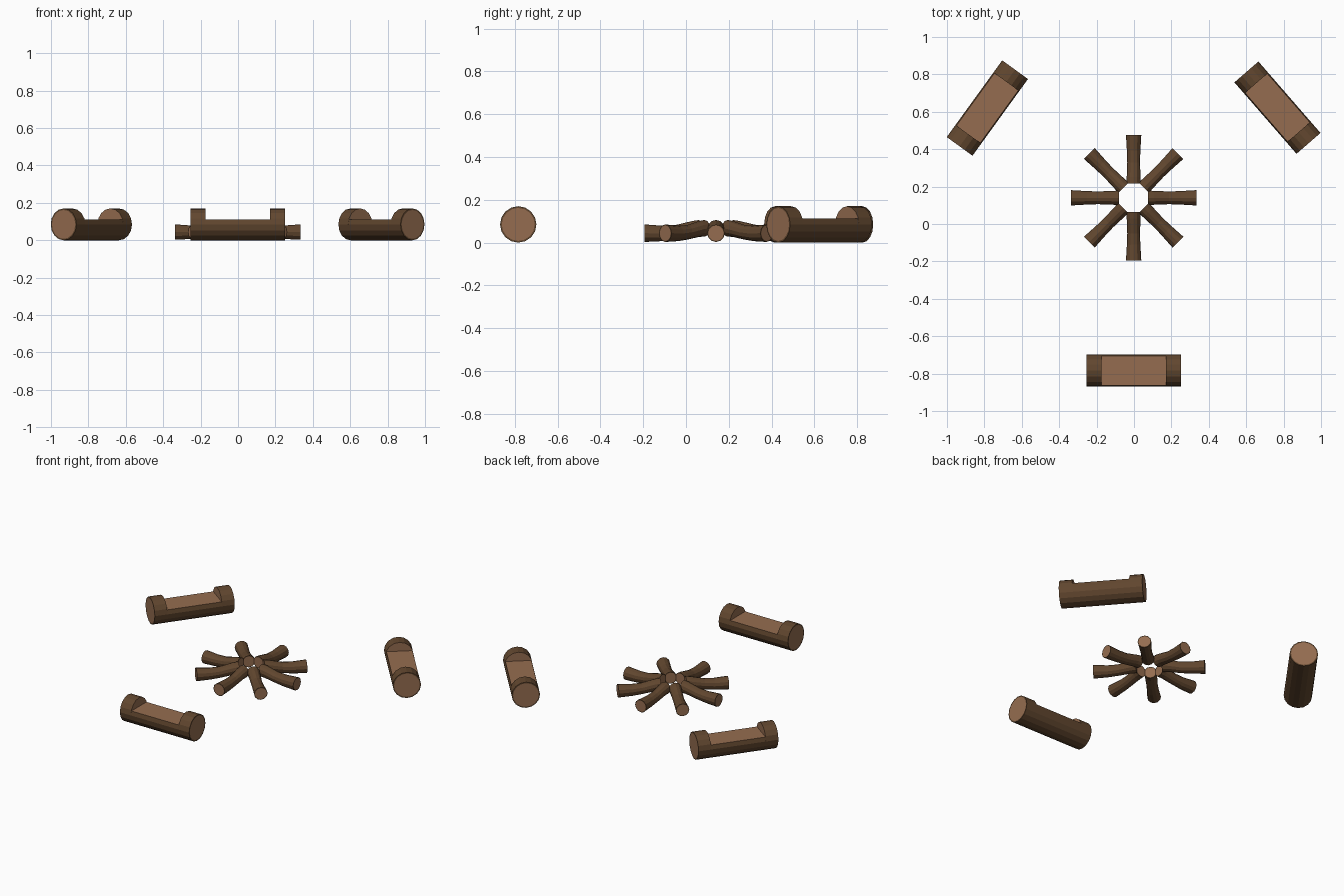
import bpy, bmesh
from math import sin, cos, pi, radians
from mathutils import Vector, Matrix

if "Cube" in bpy.data.objects:
    bpy.data.objects.remove(bpy.data.objects["Cube"])


def material(name, color):
    m = bpy.data.materials.new(name)
    m.diffuse_color = (*color, 1)
    m.use_nodes = True
    m.node_tree.nodes["Principled BSDF"].inputs["Base Color"].default_value = m.diffuse_color
    return m


BARK = material("bark", (0.12, 0.062, 0.028))
WOOD = material("cut_wood", (0.30, 0.152, 0.08))


def ring(x, z, r, sides, top=None):
    """Round section at x; optionally planed flat at height top."""
    pts = []
    for i in range(sides):
        a = 2 * pi * i / sides
        h = z + r * sin(a)
        pts.append(Vector((x, r * cos(a), h if top is None else min(h, top))))
    return pts


def loft(name, rings, is_wood, matrix):
    """Skin the rings, cap both ends and colour the cut faces."""
    bm = bmesh.new()
    loops = [[bm.verts.new(p) for p in r] for r in rings]
    n = len(loops[0])
    for a, b in zip(loops, loops[1:]):
        for i in range(n):
            j = (i + 1) % n
            bm.faces.new((a[i], a[j], b[j], b[i]))
    caps = [bm.faces.new(loops[0]), bm.faces.new(loops[-1])]
    bmesh.ops.remove_doubles(bm, verts=bm.verts[:], dist=0.0001)
    bmesh.ops.recalc_face_normals(bm, faces=bm.faces[:])
    bm.normal_update()
    for f in bm.faces:
        f.material_index = int(f in caps or is_wood(f))
    me = bpy.data.meshes.new(name)
    bm.to_mesh(me)
    bm.free()
    me.materials.append(BARK)
    me.materials.append(WOOD)
    ob = bpy.data.objects.new(name, me)
    ob.matrix_world = matrix
    bpy.context.collection.objects.link(ob)


# log benches with a planed seat between two full round ends
R, HALF, NOTCH, SEAT, RIM = 0.085, 0.253, 0.173, 0.112, 0.077


def bench(name, x, y, angle):
    rings = [ring(-HALF, R, RIM, 16), ring(-HALF, R, R, 16),
             ring(-NOTCH, R, R, 16), ring(-NOTCH, R, R, 16, SEAT),
             ring(NOTCH, R, R, 16, SEAT), ring(NOTCH, R, R, 16),
             ring(HALF, R, R, 16), ring(HALF, R, RIM, 16)]

    def cut(f):
        c = f.calc_center_median()
        seat = all(abs(v.co.z - SEAT) < 0.0005 for v in f.verts)
        wall = abs(abs(c.x) - NOTCH) < 0.001
        return seat or wall

    loft(name, rings, cut,
         Matrix.Translation((x, y, 0)) @ Matrix.Rotation(radians(angle), 4, "Z"))


bench("front_log_bench", -0.002, -0.784, 0)
bench("left_log_bench", -0.784, 0.62, 54.1)
bench("right_log_bench", 0.767, 0.622, -49)

# fire logs: star of eight, waisted, with raised inner ends
PATH = [(0.335, 0.044, 0.036), (0.335, 0.044, 0.041), (0.25, 0.043, 0.036),
        (0.19, 0.048, 0.034), (0.11, 0.064, 0.037), (0.077, 0.067, 0.039),
        (0.077, 0.067, 0.034)]
for k in range(8):
    loft(f"fire_log_{k + 1}", [ring(x, z, r, 12) for x, z, r in PATH],
         lambda f: False,
         Matrix.Translation((-0.002, 0.14, 0)) @ Matrix.Rotation(k * pi / 4, 4, "Z"))
